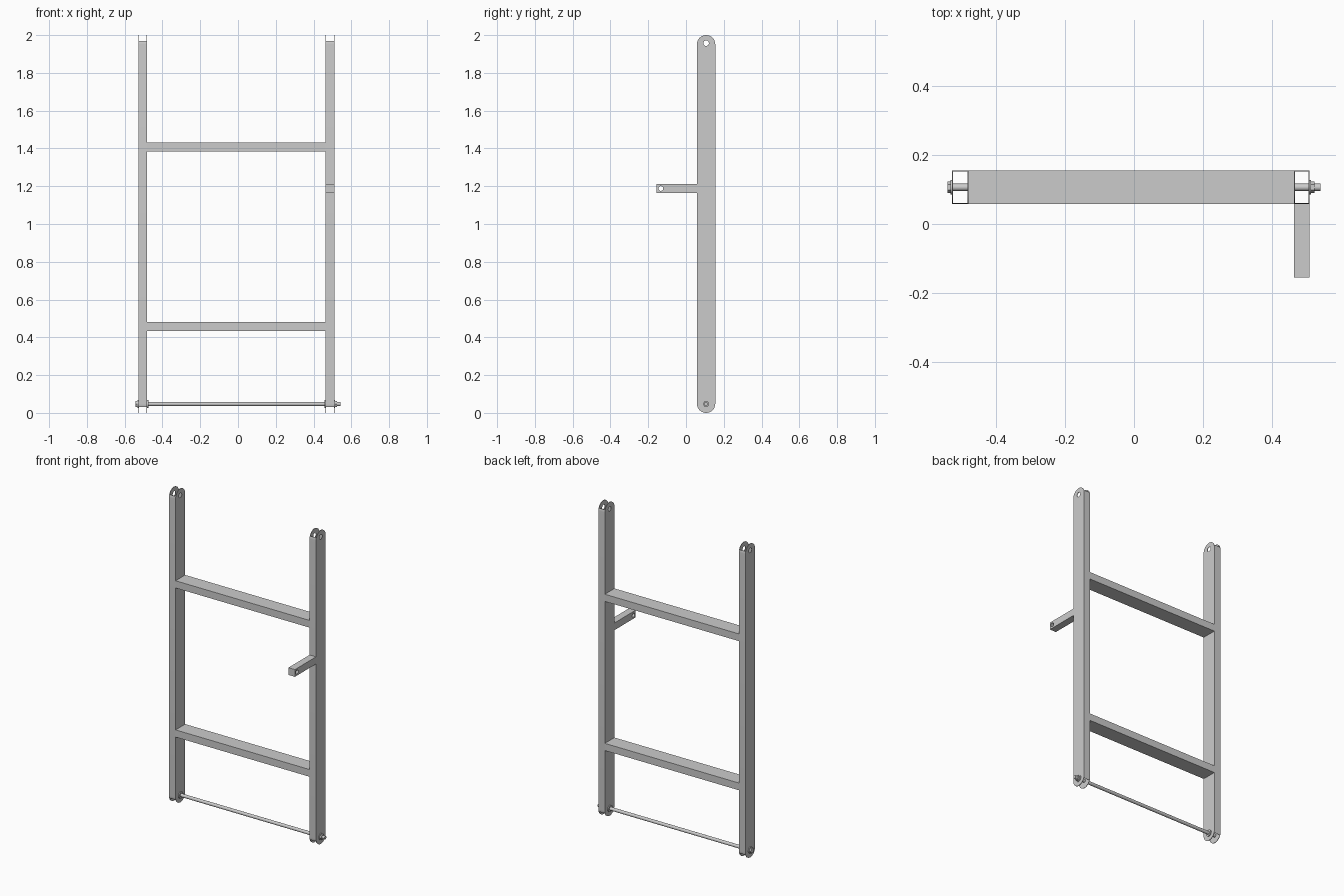
import bpy, bmesh, math
from mathutils import Matrix, Vector

if "Cube" in bpy.data.objects:
    bpy.data.objects.remove(bpy.data.objects["Cube"])

Y0, Y1 = 0.058, 0.155          # depth range of the frame
YC, R = (Y0 + Y1) / 2, (Y1 - Y0) / 2
WALL = 0.003


def finish(bm, name):
    bmesh.ops.recalc_face_normals(bm, faces=bm.faces)
    me = bpy.data.meshes.new(name)
    bm.to_mesh(me)
    bm.free()
    ob = bpy.data.objects.new(name, me)
    bpy.context.collection.objects.link(ob)
    return ob


def box(name, x0, x1, y0, y1, z0, z1):
    bm = bmesh.new()
    size = Matrix.Diagonal((x1 - x0, y1 - y0, z1 - z0, 1))
    pos = Matrix.Translation(((x0 + x1) / 2, (y0 + y1) / 2, (z0 + z1) / 2))
    bmesh.ops.create_cube(bm, size=1, matrix=pos @ size)
    return finish(bm, name)


def cyl_x(name, x0, x1, y, z, r, sides=32):
    bm = bmesh.new()
    m = Matrix.Translation(((x0 + x1) / 2, y, z)) @ Matrix.Rotation(math.pi / 2, 4, 'Y')
    bmesh.ops.create_cone(bm, cap_ends=True, segments=sides, radius1=r, radius2=r,
                          depth=x1 - x0, matrix=m)
    return finish(bm, name)


def smooth(ob):
    bpy.ops.object.select_all(action='DESELECT')
    ob.select_set(True)
    bpy.context.view_layer.objects.active = ob
    bpy.ops.object.shade_smooth_by_angle(angle=math.radians(30))


def cut(ob, cutters):
    for c in cutters:
        c.hide_render = True
        mod = ob.modifiers.new("cut", 'BOOLEAN')
        mod.operation, mod.solver, mod.object = 'DIFFERENCE', 'EXACT', c
        bpy.context.view_layer.objects.active = ob
        bpy.ops.object.modifier_apply(modifier=mod.name)
        bpy.data.objects.remove(c)
    smooth(ob)


def upright(name, x0, x1):
    # round-ended side profile, extruded and hollowed into an open tube
    bm = bmesh.new()
    n = 24
    pts = []
    for zc, start in ((2 - R, 0), (R, math.pi)):
        for i in range(n + 1):
            a = start + math.pi * i / n
            pts.append((x0, YC + R * math.cos(a), zc + R * math.sin(a)))
    f = bm.faces.new([bm.verts.new(p) for p in pts])
    ext = bmesh.ops.extrude_face_region(bm, geom=[f])
    bmesh.ops.translate(bm, vec=Vector((x1 - x0, 0, 0)),
                        verts=[v for v in ext['geom'] if isinstance(v, bmesh.types.BMVert)])
    ob = finish(bm, name)
    cut(ob, [
        box("bore", x0 + WALL, x1 - WALL, Y0 + WALL, Y1 - WALL, -0.1, 2.1),
        cyl_x("top_hole", x0 - 0.1, x1 + 0.1, YC, 1.957, 0.0145),
        cyl_x("bottom_hole", x0 - 0.1, x1 + 0.1, YC, 0.047, 0.0105),
    ])


# Side uprights
LX0, LX1, RX0, RX1 = -0.528, -0.481, 0.464, 0.51
upright("left_upright", LX0, LX1)
upright("right_upright", RX0, RX1)

# Crossbars
for name, z in (("lower_crossbar", 0.434), ("upper_crossbar", 1.385)):
    box(name, LX1, RX0, Y0, Y1, z, z + 0.046)

# Forward arm with pin hole
arm = box("front_arm", RX0, RX1, -0.155, Y0, 1.165, 1.211)
cut(arm, [cyl_x("arm_hole", RX0 - 0.1, RX1 + 0.1, -0.133, 1.188, 0.0125)])

# Bottom rod with end head, washers and nut
smooth(cyl_x("bottom_rod", -0.538, 0.542, YC, 0.047, 0.0105))
cyl_x("rod_head", -0.542, -0.533, YC, 0.047, 0.017, 6)
cyl_x("rod_nut", 0.514, 0.524, YC, 0.047, 0.017, 6)
for i, (a, b) in enumerate(((LX0 - 0.005, LX0), (LX1, LX1 + 0.006),
                            (RX0 - 0.006, RX0), (RX1, RX1 + 0.004))):
    smooth(cyl_x(f"washer_{i + 1}", a, b, YC, 0.047, 0.021))
